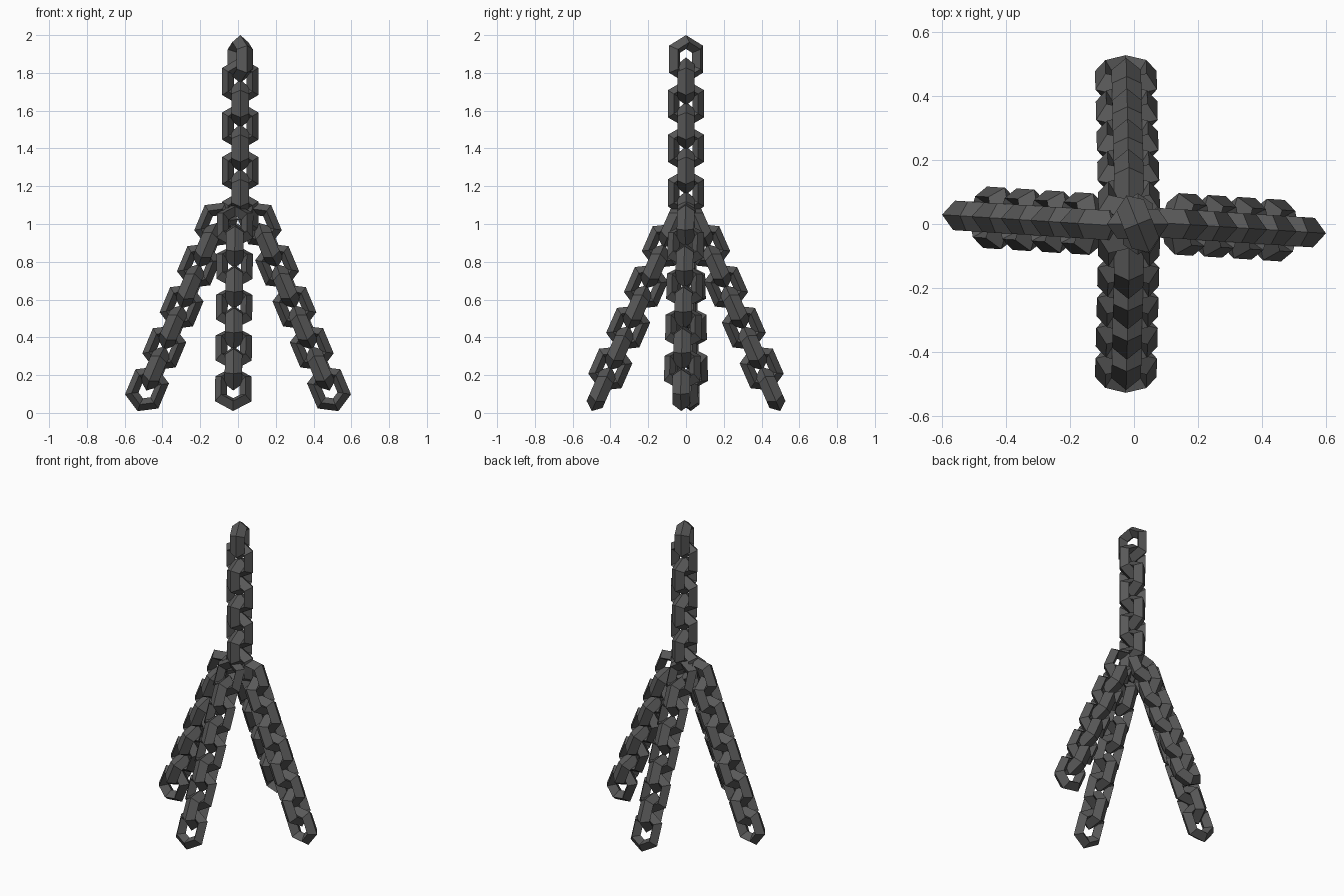
import bpy, bmesh, math
from mathutils import Vector, Matrix

if "Cube" in bpy.data.objects:
    bpy.data.objects.remove(bpy.data.objects["Cube"])

iron = bpy.data.materials.new("dark iron")
iron.diffuse_color = (0.1, 0.1, 0.1, 1)
iron.use_nodes = True
iron.node_tree.nodes["Principled BSDF"].inputs["Base Color"].default_value = iron.diffuse_color

THICK = 0.046          # half thickness of a link
PITCH = 0.118          # spacing between neighbouring links


def add_link(bm, centre, axis, normal):
    """Six-sided elongated ring with a diamond section."""
    z = axis.normalized()
    x = normal.cross(z).normalized()
    y = z.cross(x)
    # (tip z, shoulder x, shoulder z, offset along normal)
    section = [(0.1275, 0.096, 0.072, 0), (0.090, 0.064, 0.052, THICK),
               (0.054, 0.034, 0.034, 0), (0.090, 0.064, 0.052, -THICK)]
    rings = []
    for tip, sx, sz, n in section:
        outline = [(0, tip), (sx, sz), (sx, -sz), (0, -tip), (-sx, -sz), (-sx, sz)]
        rings.append([bm.verts.new(centre + x * u + z * v + y * n) for u, v in outline])
    for i in range(4):
        a, b = rings[i], rings[(i + 1) % 4]
        for j in range(6):
            k = (j + 1) % 6
            bm.faces.new((a[j], a[k], b[k], b[j]))


def chain(name, start, axis, normal, count, first_twist=0):
    """Row of links, each turned a quarter turn from the last."""
    bm = bmesh.new()
    axis = Vector(axis).normalized()
    for i in range(count):
        turn = math.pi / 2 * (i % 2) + (first_twist if i == 0 else 0)
        n = Matrix.Rotation(turn, 3, axis) @ Vector(normal)
        add_link(bm, Vector(start) + axis * PITCH * i, axis, n)
    bmesh.ops.recalc_face_normals(bm, faces=bm.faces)
    mesh = bpy.data.meshes.new(name)
    bm.to_mesh(mesh)
    bm.free()
    mesh.materials.append(iron)
    bpy.context.collection.objects.link(bpy.data.objects.new(name, mesh))


# Hanging chain, from the top link down
chain("hanging_chain", (0.012, 0, 1.8725), (0, 0, -1), (1, 0, 0), 8, math.radians(-22))

# Four spread chains, from the bottom link up
for side, label in ((-1, "left"), (1, "right")):
    chain(label + "_chain", (side * 0.482, -side * 0.022, 0.127),
          (-side * 0.39, side * 0.025, 0.925), (0.06, 1, 0), 9)
for side, label in ((-1, "front"), (1, "back")):
    d = Vector((0.01, -side * 0.40, 0.915))
    chain(label + "_chain", (-0.025, side * 0.448, 0.127), d,
          d.cross(Vector((1, 0, 0))).normalized(), 9)
